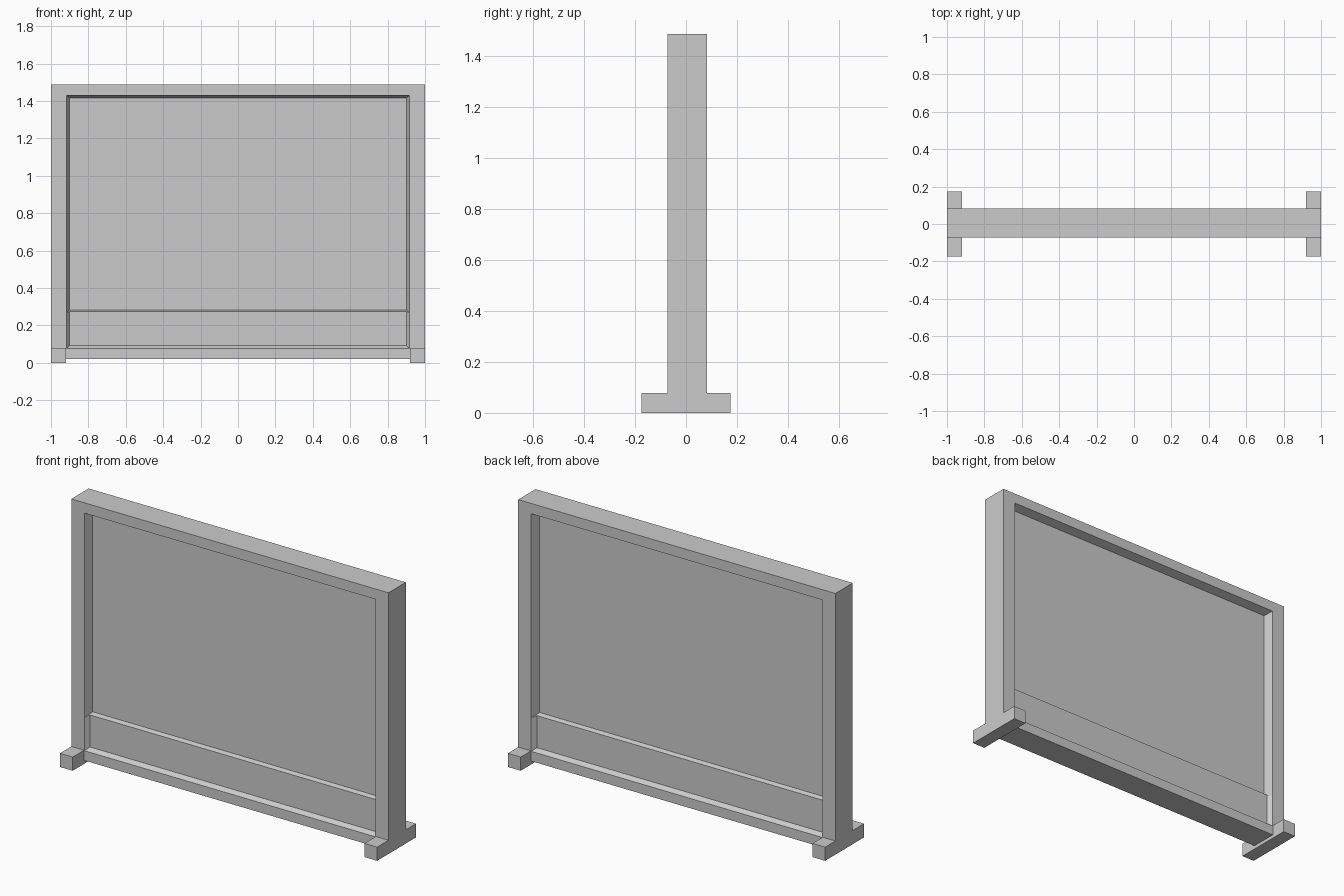
import bpy

if "Cube" in bpy.data.objects:
    bpy.data.objects.remove(bpy.data.objects["Cube"])

FRONT, BACK = -0.073, 0.083   # faces of the frame
QUADS = [(0, 1, 2, 3), (7, 6, 5, 4), (0, 4, 5, 1), (1, 5, 6, 2), (2, 6, 7, 3), (3, 7, 4, 0)]


def loft(name, y0, rect0, y1, rect1):
    """Six-sided block between two rectangles (x half width, z low, z high); y0 < y1."""
    verts = []
    for y, (hx, lo, hi) in ((y0, rect0), (y1, rect1)):
        verts += [(-hx, y, lo), (hx, y, lo), (hx, y, hi), (-hx, y, hi)]
    mesh = bpy.data.meshes.new(name)
    mesh.from_pydata(verts, [], QUADS)
    mesh.update()
    obj = bpy.data.objects.new(name, mesh)
    bpy.context.collection.objects.link(obj)
    return obj


# Slab that becomes frame and panels
body = loft("framed_panel", FRONT, (1, 0.02, 1.489), BACK, (1, 0.02, 1.489))


def recess(name, depth, outer, inner):
    """Cut a tapered recess into both faces, overshooting each face a little."""
    over = 0.02
    mouth = tuple(o + (o - i) * over / depth for o, i in zip(outer, inner))
    cutters = [
        loft(name + "_front_cutter", FRONT - over, mouth, FRONT + depth, inner),
        loft(name + "_back_cutter", BACK - depth, inner, BACK + over, mouth),
    ]
    for c in cutters:
        mod = body.modifiers.new(c.name, 'BOOLEAN')
        mod.operation = 'DIFFERENCE'
        mod.solver = 'EXACT'
        mod.object = c
        c.hide_render = True
        bpy.context.view_layer.objects.active = body
        bpy.ops.object.modifier_apply(modifier=mod.name)
        bpy.data.objects.remove(c, do_unlink=True)


# Deep main panel, then the shallow kick panel below it
recess("main_panel", 0.05, (0.918, 0.267, 1.43), (0.90, 0.283, 1.416))
recess("kick_panel", 0.025, (0.918, 0.076, 0.36), (0.90, 0.092, 0.34))

# Feet at both ends
for side, label in ((-1, "left"), (1, "right")):
    foot = loft(label + "_foot", -0.175, (0.04, 0, 0.078), 0.175, (0.04, 0, 0.078))
    foot.location.x = side * 0.96
